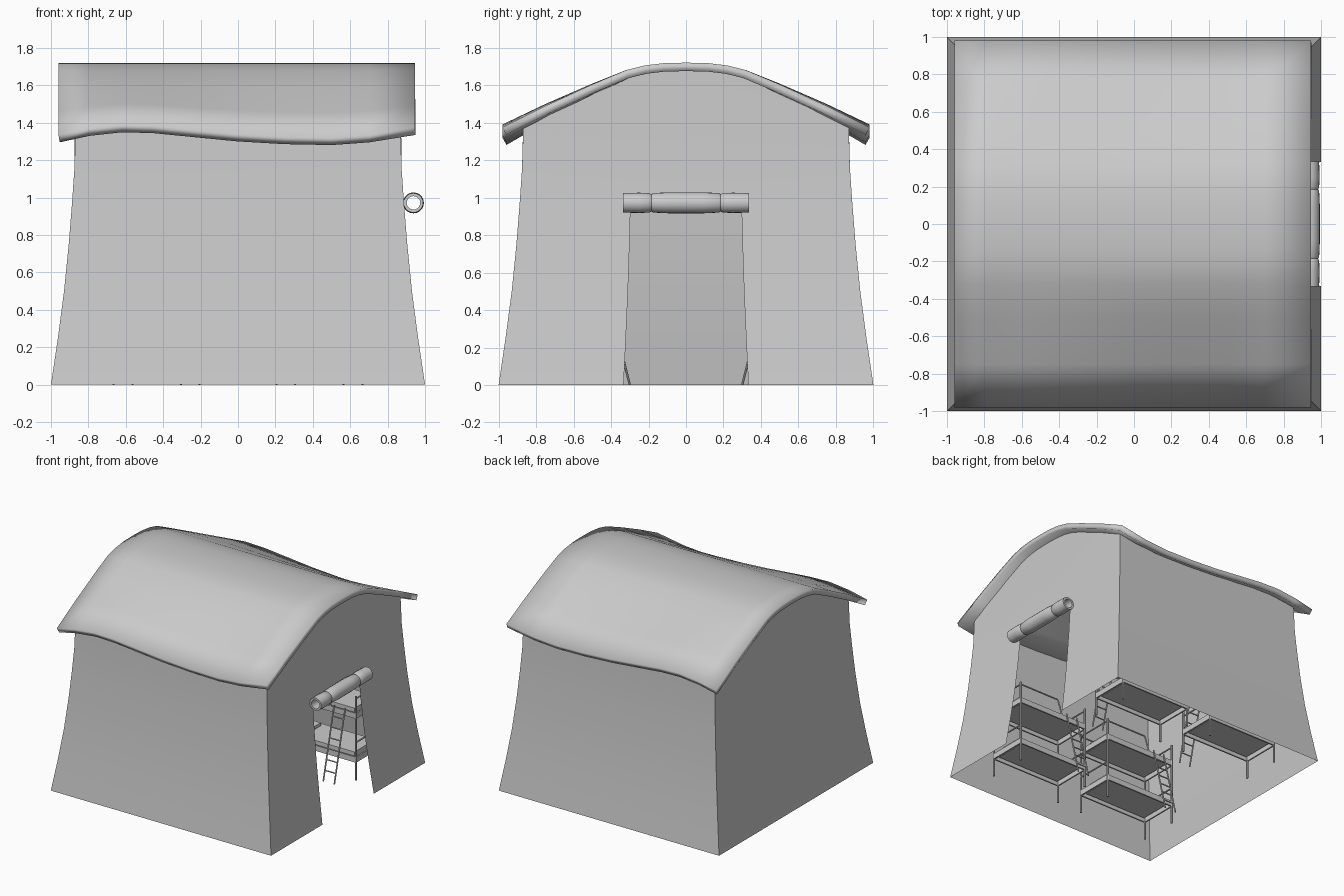
import bpy, bmesh, math
from mathutils import Vector, Matrix

if "Cube" in bpy.data.objects:
    bpy.data.objects.remove(bpy.data.objects["Cube"])

canvas = bpy.data.materials.new("plain_grey")
canvas.use_nodes = True
GREY = (0.6, 0.6, 0.6, 1)
canvas.diffuse_color = GREY
canvas.node_tree.nodes["Principled BSDF"].inputs["Base Color"].default_value = GREY


def finish(bm, name, smooth=True):
    mesh = bpy.data.meshes.new(name)
    bm.to_mesh(mesh)
    bm.free()
    mesh.materials.append(canvas)
    ob = bpy.data.objects.new(name, mesh)
    bpy.context.collection.objects.link(ob)
    if smooth:
        bpy.ops.object.select_all(action='DESELECT')
        ob.select_set(True)
        bpy.context.view_layer.objects.active = ob
        bpy.ops.object.shade_smooth_by_angle(angle=math.radians(30))
    return ob


def lerp(points, t):
    for (a, p), (b, q) in zip(points, points[1:]):
        if t <= b:
            return p + (q - p) * max(0, (t - a) / (b - a))
    return points[-1][1]


def grid(bm, cols, rows, point):
    vs = [[bm.verts.new(point(c, r)) for c in cols] for r in rows]
    for a, b in zip(vs, vs[1:]):
        for i in range(len(cols) - 1):
            bm.faces.new((a[i], a[i + 1], b[i + 1], b[i]))


# Shared shape rules: roof section, wavy eave and flared walls
SECTION = [(0, 1.72), (.12, 1.717), (.22, 1.705), (.32, 1.68), (.5, 1.6), (.75, 1.48), (.98, 1.36)]
WAVE = [(-.96, -.025), (-.8, .01), (-.62, .03), (-.45, .025), (-.2, 0), (0, -.02),
        (.25, -.035), (.5, -.04), (.7, -.025), (.945, .015)]
FLARE = [(0, 1), (.25, .963), (.5, .93), (.75, .905), (.95, .889), (1.15, .875), (1.3, .868)]


def roof_z(x, y):
    fade = max(0, (abs(y) - .32) / .66)
    return lerp(SECTION, abs(y)) + fade * lerp(WAVE, x)


# Roof canvas
bm = bmesh.new()
ys = [-y for y, z in reversed(SECTION)] + [y for y, z in SECTION[1:]]
grid(bm, [x for x, w in WAVE], ys, lambda x, y: (x, y, roof_z(x, y)))
roof = finish(bm, "roof")
thick = roof.modifiers.new("thickness", 'SOLIDIFY')
thick.thickness = .045
thick.offset = -1

# Walls
DOOR_V, DOOR_TOP = .333, .95
cols = [-1, -.8, -.6, -.45, -DOOR_V, -.2, 0, .2, DOOR_V, .45, .6, .8, 1]
rows = [z for z, h in FLARE[:-1]] + [None]


def wall(name, place, door=False):
    bm = bmesh.new()

    def point(c, z):
        u, v = place(c)
        if z is None:
            z = roof_z(.868 * u, .868 * v) - .03
        h = lerp(FLARE, z)
        return (u * h, v * h, z)
    grid(bm, cols, rows, point)
    if door:
        gone = [f for f in bm.faces if abs(f.calc_center_median().y) < .28
                and f.calc_center_median().z < DOOR_TOP]
        bmesh.ops.delete(bm, geom=gone, context='FACES')
    finish(bm, name)


wall("front_wall", lambda c: (c, -1))
wall("back_wall", lambda c: (-c, 1))
wall("left_door_wall", lambda c: (1, c), True)
wall("right_wall", lambda c: (-1, -c))

# Rolled-up door flap, a tube pinched by two straps
bm = bmesh.new()
half = [(.335, .036), (.335, .052), (.25, .054), (.195, .052), (.185, .046), (.175, .052), (.09, .056)]
ring = half + [(0, .056)] + [(-y, r) for y, r in reversed(half)] + [half[0]]
SIDES = 20
angles = [2 * math.pi * i / SIDES for i in range(SIDES + 1)]
grid(bm, angles, ring, lambda a, p: (.938 + p[1] * math.cos(a), p[0], .972 + p[1] * math.sin(a)))
bmesh.ops.remove_doubles(bm, verts=bm.verts, dist=.0005)
bmesh.ops.recalc_face_normals(bm, faces=bm.faces)
finish(bm, "rolled_door_flap")


# Bunk beds
def box(bm, center, size):
    bmesh.ops.create_cube(bm, size=1, matrix=Matrix.Translation(center) @ Matrix.Diagonal((*size, 1)))


def rod(bm, p, q, r=.006):
    p, q = Vector(p), Vector(q)
    turn = (q - p).to_track_quat('Z', 'Y').to_matrix().to_4x4()
    bmesh.ops.create_cone(bm, cap_ends=True, segments=8, radius1=r, radius2=r, depth=(q - p).length,
                          matrix=Matrix.Translation((p + q) / 2) @ turn)


L, W, LOW, HIGH, POST = .32, .16, .17, .53, .69


def bed_frame():
    bm = bmesh.new()
    for sx in (-1, 1):
        for sy in (-1, 1):
            rod(bm, (sx * L, sy * W, 0), (sx * L, sy * W, POST), .008)
        for z in (LOW, HIGH):
            box(bm, (sx * L, 0, z), (.012, 2 * W, .045))
            rod(bm, (sx * L, -W, z + .14), (sx * L, W, z + .14))
    for sy in (-1, 1):
        for z in (LOW, HIGH):
            box(bm, (0, sy * W, z), (2 * L, .012, .045))
    # Guard rails with slanted ends on the upper bunk
    rod(bm, (-L, -W, HIGH + .14), (.05, -W, HIGH + .14))
    rod(bm, (.05, -W, HIGH + .14), (.1, -W, HIGH))
    rod(bm, (-L, W, HIGH + .14), (L, W, HIGH + .14))
    return bm


def mattresses():
    bm = bmesh.new()
    for z in (LOW, HIGH):
        box(bm, (0, 0, z + .02), (2 * L - .06, 2 * W - .05, .05))
        box(bm, (-L + .09, 0, z + .055), (.1, .2, .03))
    return bm


def ladder():
    bm = bmesh.new()
    foot, top = Vector((0, -.31, 0)), Vector((0, -W - .01, HIGH + .04))
    for x in (.13, .23):
        side = Vector((x, 0, 0))
        rod(bm, foot + side, top + side)
    for i in range(1, 7):
        mid = foot.lerp(top, i / 7)
        rod(bm, mid + Vector((.13, 0, 0)), mid + Vector((.23, 0, 0)), .005)
    return bm


# Two beds along each long wall, ladders facing the aisle
for side, turn in (("back", 0), ("front", math.pi)):
    for end, x in (("left", .435), ("right", -.435)):
        y = .61 if turn == 0 else -.61
        move = Matrix.Translation((x, y, 0)) @ Matrix.Rotation(turn, 4, 'Z')
        for part, build in (("bed_frame", bed_frame), ("mattresses", mattresses), ("ladder", ladder)):
            bm = build()
            bm.transform(move)
            finish(bm, f"{side}_{end}_{part}")
